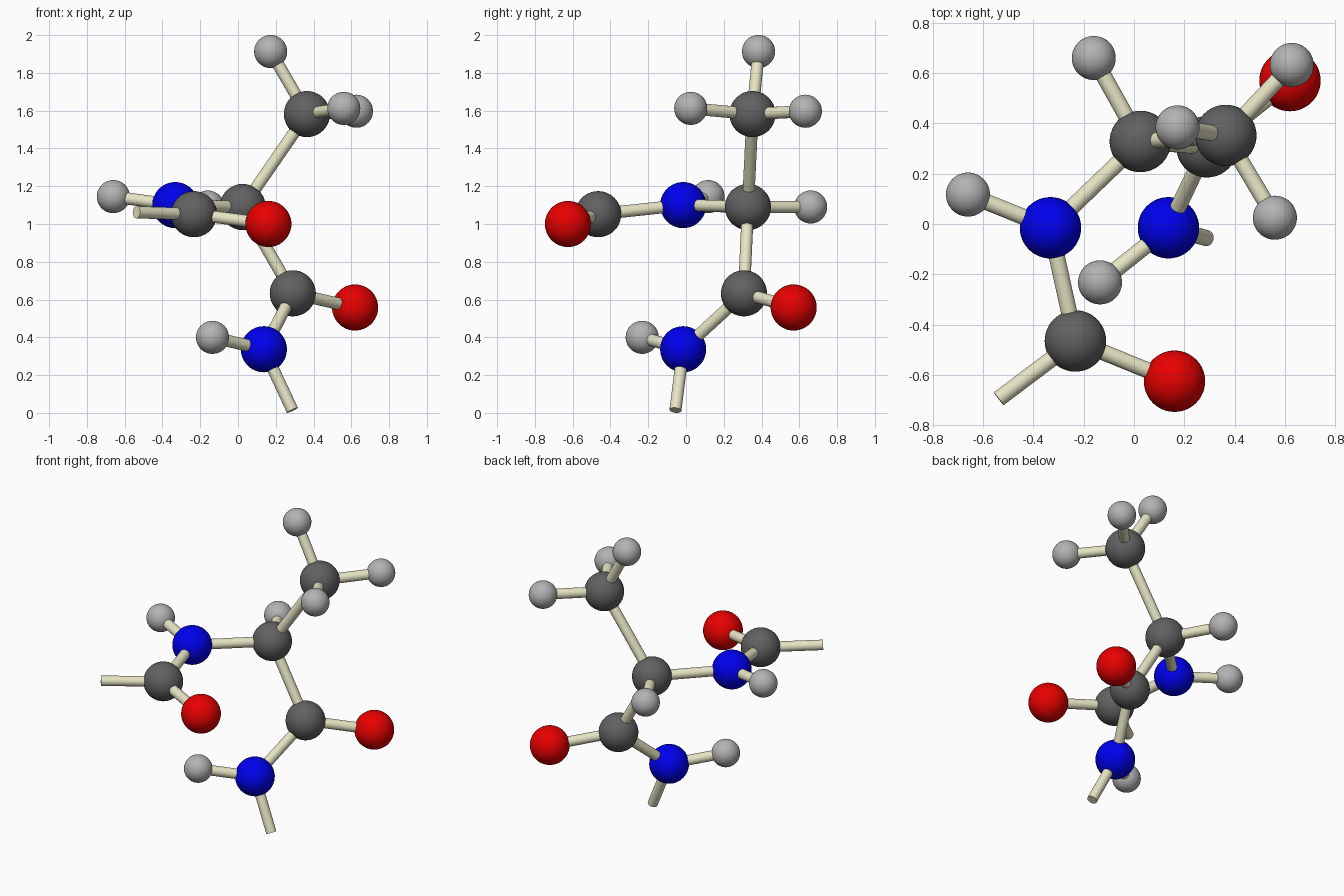
import bpy
from mathutils import Vector

if "Cube" in bpy.data.objects:
    bpy.data.objects.remove(bpy.data.objects["Cube"])


def material(name, rgb):
    m = bpy.data.materials.new(name)
    m.diffuse_color = (*rgb, 1)
    m.use_nodes = True
    m.node_tree.nodes["Principled BSDF"].inputs["Base Color"].default_value = m.diffuse_color
    return m


# Element styles: radius and colour
STYLES = {
    "carbon": (0.122, material("dark_grey", (0.12, 0.12, 0.12))),
    "nitrogen": (0.122, material("blue", (0.0, 0.0, 0.85))),
    "oxygen": (0.122, material("red", (0.8, 0.0, 0.0))),
    "hydrogen": (0.0875, material("light_grey", (0.45, 0.45, 0.45))),
}
BOND_MAT = material("cream", (0.80, 0.78, 0.55))
BOND_R = 0.032

# Atom name: element and centre
ATOMS = {
    "central_carbon": ("carbon", (0.025, 0.328, 1.09)),
    "central_hydrogen": ("hydrogen", (-0.16, 0.66, 1.09)),
    "methyl_carbon": ("carbon", (0.365, 0.352, 1.582)),
    "methyl_hydrogen_top": ("hydrogen", (0.173, 0.384, 1.913)),
    "methyl_hydrogen_back": ("hydrogen", (0.627, 0.632, 1.597)),
    "methyl_hydrogen_front": ("hydrogen", (0.56, 0.025, 1.612)),
    "upper_nitrogen": ("nitrogen", (-0.332, -0.015, 1.10)),
    "upper_amide_hydrogen": ("hydrogen", (-0.66, 0.117, 1.145)),
    "upper_carbonyl_carbon": ("carbon", (-0.233, -0.465, 1.052)),
    "upper_oxygen": ("oxygen", (0.161, -0.625, 1.0)),
    "lower_carbonyl_carbon": ("carbon", (0.29, 0.307, 0.633)),
    "lower_oxygen": ("oxygen", (0.62, 0.57, 0.558)),
    "lower_nitrogen": ("nitrogen", (0.137, -0.015, 0.337)),
    "lower_amide_hydrogen": ("hydrogen", (-0.135, -0.232, 0.40)),
}

BONDS = [
    ("central_carbon", "central_hydrogen"),
    ("central_carbon", "methyl_carbon"),
    ("central_carbon", "upper_nitrogen"),
    ("central_carbon", "lower_carbonyl_carbon"),
    ("methyl_carbon", "methyl_hydrogen_top"),
    ("methyl_carbon", "methyl_hydrogen_back"),
    ("methyl_carbon", "methyl_hydrogen_front"),
    ("upper_nitrogen", "upper_amide_hydrogen"),
    ("upper_nitrogen", "upper_carbonyl_carbon"),
    ("upper_carbonyl_carbon", "upper_oxygen"),
    ("lower_carbonyl_carbon", "lower_oxygen"),
    ("lower_carbonyl_carbon", "lower_nitrogen"),
    ("lower_nitrogen", "lower_amide_hydrogen"),
]

# Open bonds where the chain continues
OPEN_BONDS = [
    ("upper_carbonyl_carbon", (-0.538, -0.695, 1.062)),
    ("lower_nitrogen", (0.288, -0.056, 0.014)),
]


def finish(name, mat):
    ob = bpy.context.object
    ob.name = name
    ob.data.materials.append(mat)
    bpy.ops.object.shade_smooth_by_angle()


def bond(name, a, b):
    a, b = Vector(a), Vector(b)
    d = b - a
    bpy.ops.mesh.primitive_cylinder_add(
        vertices=32, radius=BOND_R, depth=d.length, location=(a + b) / 2,
        rotation=d.to_track_quat('Z', 'Y').to_euler())
    finish(name, BOND_MAT)


# Atom balls
for name, (element, pos) in ATOMS.items():
    radius, mat = STYLES[element]
    bpy.ops.mesh.primitive_uv_sphere_add(
        segments=48, ring_count=24, radius=radius, location=pos)
    finish(name, mat)

# Bond sticks
for a, b in BONDS:
    bond(f"bond_{a}_to_{b}", ATOMS[a][1], ATOMS[b][1])
for a, end in OPEN_BONDS:
    bond(f"open_bond_{a}", ATOMS[a][1], end)
